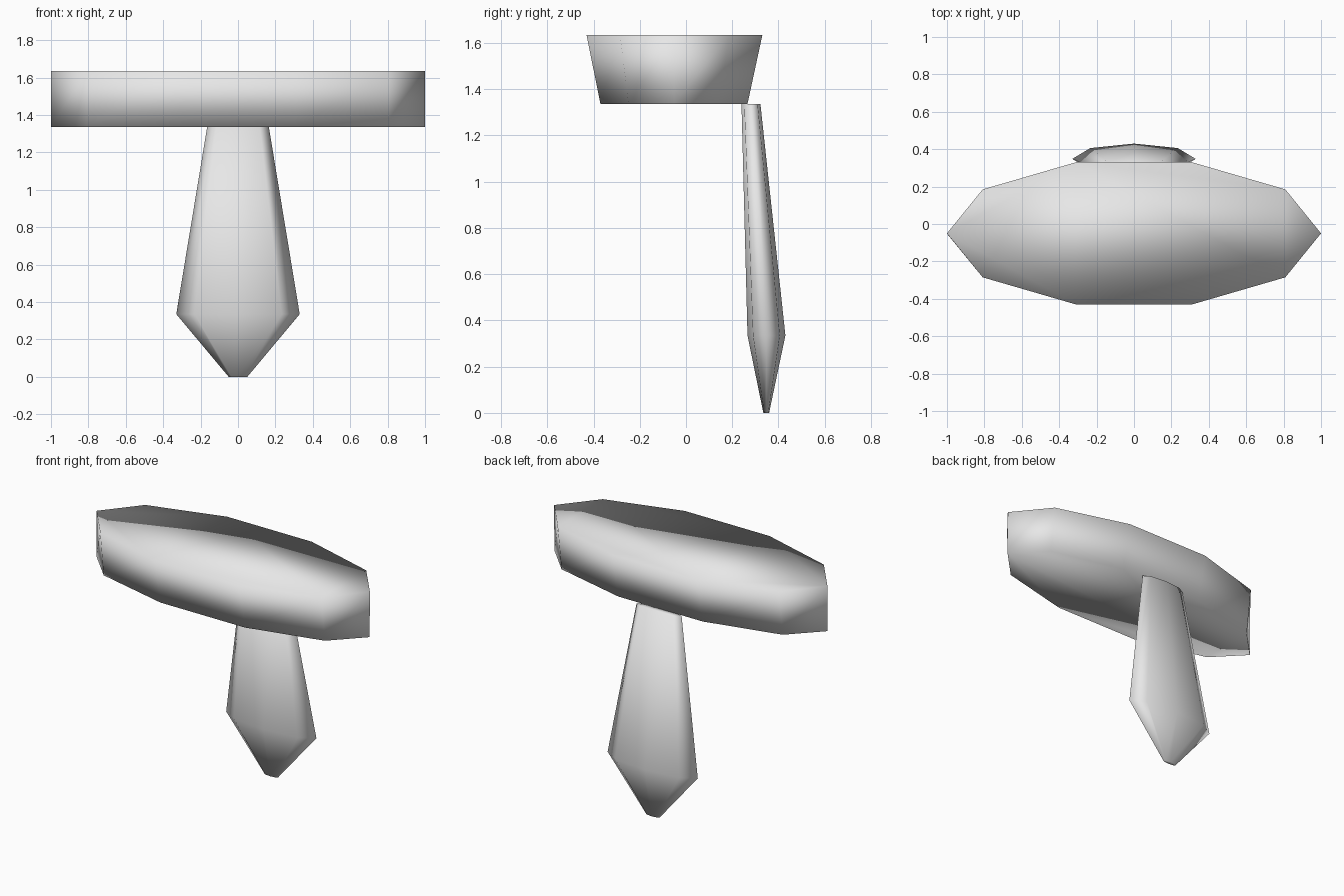
import bpy, bmesh, math

if "Cube" in bpy.data.objects:
    bpy.data.objects.remove(bpy.data.objects["Cube"])

grey = bpy.data.materials.new("light_grey")
grey.diffuse_color = (0.8, 0.8, 0.8, 1)
grey.use_nodes = True
grey.node_tree.nodes["Principled BSDF"].inputs["Base Color"].default_value = grey.diffuse_color


def loft(name, sides, sections):
    """Closed smooth solid through elliptical rings: (z, centre y, radius x, radius y)."""
    bm = bmesh.new()
    rings = []
    for z, cy, rx, ry in sections:
        ring = []
        for i in range(sides):
            a = 2 * math.pi * i / sides
            ring.append(bm.verts.new((rx * math.cos(a), cy + ry * math.sin(a), z)))
        rings.append(ring)
    for low, high in zip(rings, rings[1:]):
        for i in range(sides):
            j = (i + 1) % sides
            bm.faces.new((low[i], low[j], high[j], high[i]))
    bm.faces.new(rings[0][::-1])
    bm.faces.new(rings[-1])
    for f in bm.faces:
        f.smooth = True
    mesh = bpy.data.meshes.new(name)
    bm.to_mesh(mesh)
    bm.free()
    mesh.materials.append(grey)
    obj = bpy.data.objects.new(name, mesh)
    bpy.context.collection.objects.link(obj)
    return obj


# Wide ten-sided block, tapering in depth towards its underside
loft("knot_block", 10, [(1.335, -0.052, 1.0, 0.334), (1.635, -0.05, 1.0, 0.4)])

# Hanging eight-sided blade with a pointed lower end
loft("hanging_blade", 8, [(0, 0.347, 0.05, 0.0125),
                          (0.335, 0.348, 0.33, 0.082),
                          (1.335, 0.281, 0.165, 0.041)])
